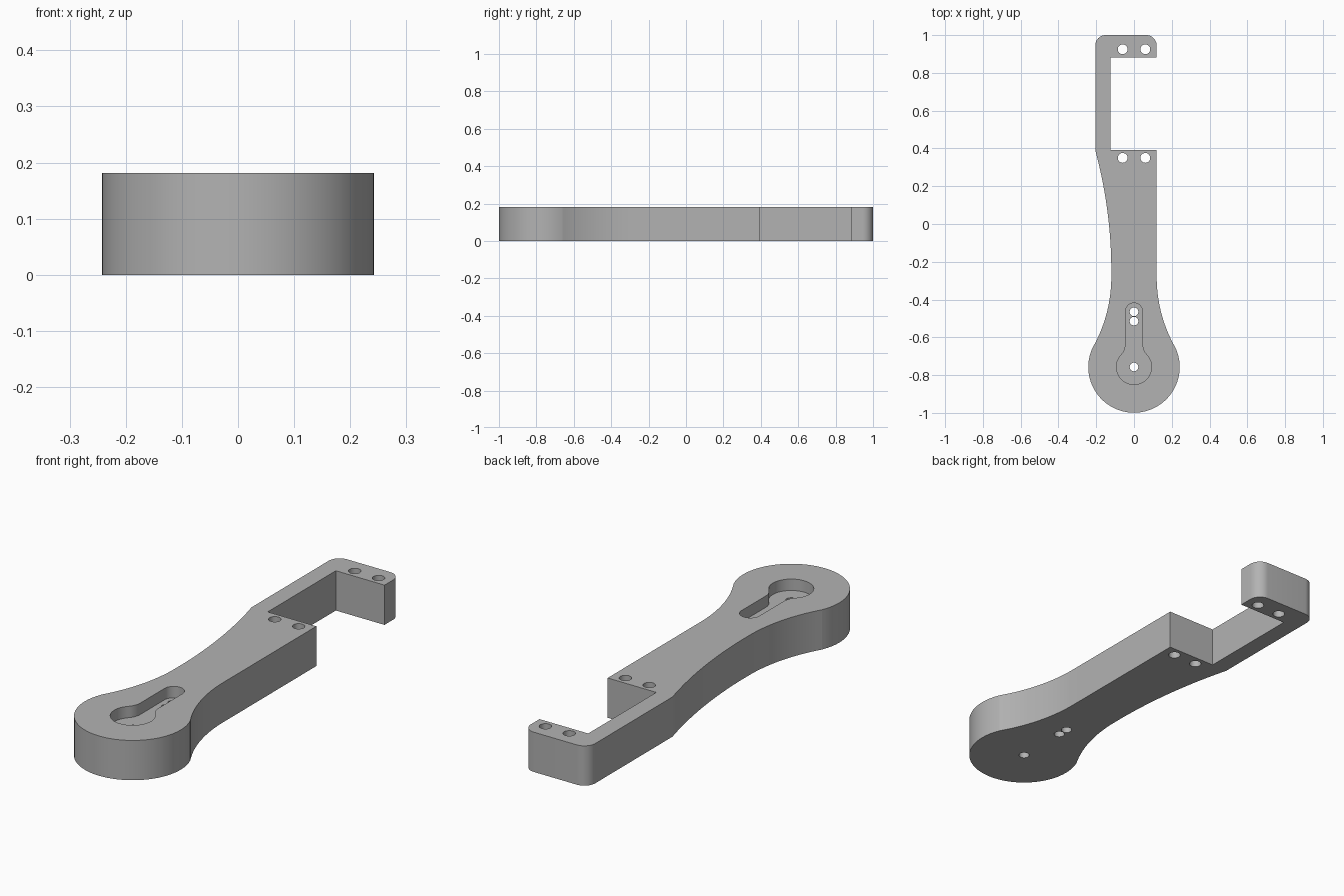
import bpy, bmesh, math
from math import radians, sin, cos, sqrt, atan2, degrees

if "Cube" in bpy.data.objects:
    bpy.data.objects.remove(bpy.data.objects["Cube"])

HEIGHT = 0.181
POCKET_FLOOR = HEIGHT - 0.052
PIVOT_Y, PIVOT_R = -0.757, 0.242


def arc(cx, cy, r, a0, a1, n):
    """Points on an arc, angles in degrees."""
    return [(cx + r * cos(radians(a0 + (a1 - a0) * i / n)),
             cy + r * sin(radians(a0 + (a1 - a0) * i / n))) for i in range(n + 1)]


def flare(x, y, dx, dy, n):
    """Circular arc starting parallel to y at (x, y), ending at (x+dx, y+dy)."""
    r = (dx * dx + dy * dy) / (2 * abs(dx))
    s = 1 if dx > 0 else -1
    pts = []
    for i in range(n + 1):
        t = dy * i / n
        pts.append((x + s * (r - sqrt(r * r - t * t)), y + t))
    return pts


def prism(name, pts, z0, z1):
    """Closed prism from a counter-clockwise outline."""
    bm = bmesh.new()
    clean = [p for i, p in enumerate(pts) if math.dist(p, pts[i - 1]) > 1e-5]
    face = bm.faces.new([bm.verts.new((x, y, z0)) for x, y in clean])
    ext = bmesh.ops.extrude_face_region(bm, geom=[face])
    top = [v for v in ext["geom"] if isinstance(v, bmesh.types.BMVert)]
    bmesh.ops.translate(bm, verts=top, vec=(0, 0, z1 - z0))
    bmesh.ops.recalc_face_normals(bm, faces=bm.faces)
    mesh = bpy.data.meshes.new(name)
    bm.to_mesh(mesh)
    bm.free()
    obj = bpy.data.objects.new(name, mesh)
    bpy.context.collection.objects.link(obj)
    return obj


# Arm outline: round pivot end, flared neck, straight shank and hooked tip
jx, jy = 0.222, -0.660
a = degrees(atan2(jy - PIVOT_Y, jx))
right_flare = flare(0.12, -0.28, jx - 0.12, jy + 0.28, 16)
outline = arc(0, PIVOT_Y, PIVOT_R, -180 - a, a, 64)
outline += right_flare[::-1]
outline += [(0.12, 0.392), (-0.125, 0.392), (-0.125, 0.882), (0.12, 0.882)]
outline += arc(0.065, 0.945, 0.055, 0, 90, 10)
outline += arc(-0.15, 0.945, 0.055, 90, 180, 10)
outline += flare(-0.12, -0.25, -0.085, 0.64, 20)[::-1]
outline += [(-x, y) for x, y in right_flare]
arm = prism("lever_arm", outline, 0, HEIGHT)

# Keyhole pocket: round seat blended into a narrow slot
seat_r, slot_r, blend = 0.093, 0.045, 0.08
bx = slot_r + blend
by = sqrt((seat_r + blend) ** 2 - bx ** 2)
b = degrees(atan2(by, bx))
side = arc(bx, PIVOT_Y + by, blend, 180 + b, 180, 10)
keyhole = arc(0, PIVOT_Y, seat_r, -180 - b, b, 40) + side
keyhole += arc(0, -0.463, slot_r, 0, 180, 20)
keyhole += [(-x, y) for x, y in side[::-1]]
cutters = [prism("keyhole_cutter", keyhole, POCKET_FLOOR, HEIGHT + 0.1)]

# Through holes: clamp pairs at the gap, small ones inside the pocket
holes = [(x, y, 0.026) for x in (-0.06, 0.06) for y in (0.35, 0.925)]
holes += [(0, y, 0.023) for y in (-0.465, -0.514, PIVOT_Y)]
for x, y, r in holes:
    cutters.append(prism("hole_cutter", arc(x, y, r, 0, 360, 24)[:-1], -0.1, HEIGHT + 0.2))

for c in cutters:
    c.hide_render = True
    mod = arm.modifiers.new(c.name, "BOOLEAN")
    mod.operation = "DIFFERENCE"
    mod.solver = "EXACT"
    mod.object = c

# Bake the cuts and remove the cutters
graph = bpy.context.evaluated_depsgraph_get()
baked = bpy.data.meshes.new_from_object(arm.evaluated_get(graph))
arm.modifiers.clear()
arm.data = baked
for c in cutters:
    bpy.data.objects.remove(c)

# Plain grey finish
grey = bpy.data.materials.new("grey")
grey.diffuse_color = (0.45, 0.45, 0.45, 1)
grey.use_nodes = True
grey.node_tree.nodes["Principled BSDF"].inputs["Base Color"].default_value = grey.diffuse_color
arm.data.materials.clear()
arm.data.materials.append(grey)

bpy.context.view_layer.objects.active = arm
arm.select_set(True)
bpy.ops.object.shade_smooth_by_angle(angle=radians(25))
